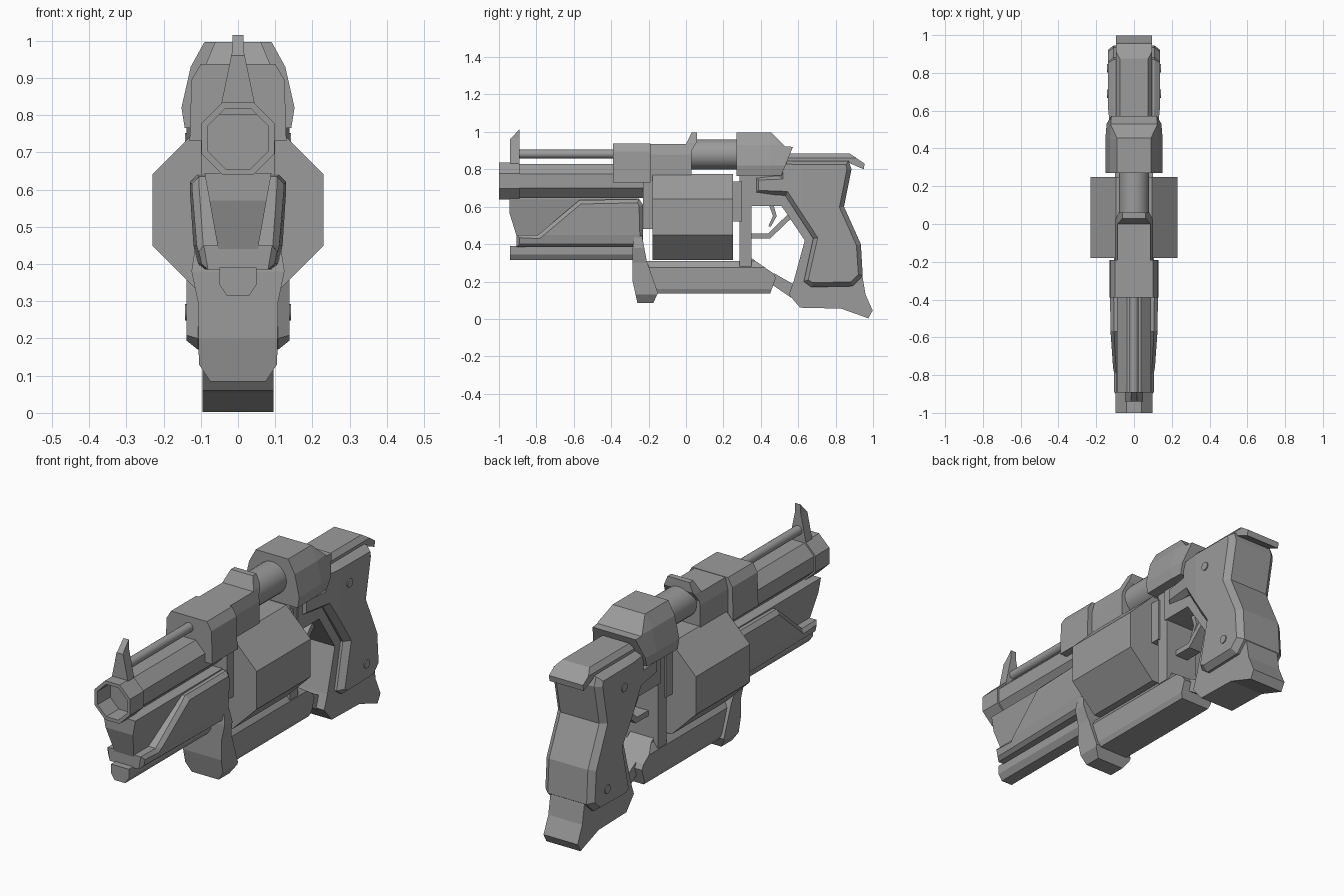
import bpy, bmesh, math
from mathutils import Vector

cube = bpy.data.objects.get("Cube")
if cube:
    bpy.data.objects.remove(cube)

steel = bpy.data.materials.new("steel grey")
steel.use_nodes = True
GREY = (0.33, 0.33, 0.33, 1)
steel.diffuse_color = GREY
steel.node_tree.nodes["Principled BSDF"].inputs["Base Color"].default_value = GREY


def finish(name, bm):
    bmesh.ops.recalc_face_normals(bm, faces=bm.faces[:])
    mesh = bpy.data.meshes.new(name)
    bm.to_mesh(mesh)
    bm.free()
    mesh.materials.append(steel)
    obj = bpy.data.objects.new(name, mesh)
    bpy.context.collection.objects.link(obj)
    return obj


def lerp(table, t):
    if t <= table[0][0]:
        return table[0][1]
    for (a, wa), (b, wb) in zip(table, table[1:]):
        if t <= b:
            return wa + (wb - wa) * (t - a) / (b - a)
    return table[-1][1]


def slab(name, profile, half, chamfer=None, z_widths=None, y_scale=None):
    """Side profile (y, z) spread across x, with chamfered or tapered flanks."""
    bm = bmesh.new()
    depth = chamfer[1] if chamfer else 0
    w = half - depth
    base = bm.faces.new([bm.verts.new((-w, y, z)) for y, z in profile])
    moved = bmesh.ops.extrude_face_region(bm, geom=[base])["geom"]
    for v in moved:
        if isinstance(v, bmesh.types.BMVert):
            v.co.x = w
    bmesh.ops.recalc_face_normals(bm, faces=bm.faces[:])
    if chamfer:
        caps = [f for f in bm.faces if abs(f.normal.x) > 0.9]
        bmesh.ops.inset_individual(bm, faces=caps, thickness=chamfer[0], depth=depth)
    # tapers scale the half width along height or length
    for axis, table in ((2, z_widths), (1, y_scale)):
        if not table:
            continue
        normal = Vector((0, 0, 0))
        normal[axis] = 1
        for level, _ in table:
            bmesh.ops.bisect_plane(bm, geom=bm.verts[:] + bm.edges[:] + bm.faces[:],
                                   plane_co=normal * level, plane_no=normal)
        for v in bm.verts:
            v.co.x *= lerp(table, v.co[axis]) / (half if axis == 2 else 1)
    return finish(name, bm)


def prism(name, sides, apothem, y0, y1, z, bore=None):
    """Regular prism along y, flat side up, with an optional bore at the front."""
    bm = bmesh.new()
    r = apothem / math.cos(math.pi / sides)
    ring = [(math.cos(a) * r, math.sin(a) * r + z)
            for a in ((i + 0.5) * math.tau / sides for i in range(sides))]
    front = bm.faces.new([bm.verts.new((x, y0, h)) for x, h in ring])
    for v in bmesh.ops.extrude_face_region(bm, geom=[front])["geom"]:
        if isinstance(v, bmesh.types.BMVert):
            v.co.y = y1
    bmesh.ops.recalc_face_normals(bm, faces=bm.faces[:])
    if bore:
        mouth = [f for f in bm.faces if f.normal.y < -0.9]
        bmesh.ops.inset_individual(bm, faces=mouth, thickness=bore[0])
        hole = bmesh.ops.extrude_discrete_faces(bm, faces=mouth)["faces"]
        bmesh.ops.translate(bm, vec=(0, bore[1], 0), verts=hole[0].verts[:])
    return finish(name, bm)


def box(y0, y1, z0, z1):
    return [(y0, z0), (y1, z0), (y1, z1), (y0, z1)]


def smooth(obj):
    bpy.ops.object.select_all(action='DESELECT')
    obj.select_set(True)
    bpy.context.view_layer.objects.active = obj
    bpy.ops.object.shade_smooth_by_angle(angle=math.radians(35))


# Barrel, muzzle and sight
prism("muzzle", 8, 0.098, -1.0, -0.89, 0.737, bore=(0.018, 0.1))
prism("barrel", 8, 0.09, -0.9, -0.15, 0.737)
slab("front_sight", [(-0.94, 0.80), (-0.89, 0.80), (-0.89, 1.015), (-0.94, 0.96)], 0.05,
     z_widths=[(0.80, 0.05), (0.84, 0.043), (0.97, 0.016), (1.02, 0.015)])
smooth(prism("ejector_rod", 20, 0.023, -0.9, -0.38, 0.882))

# Upper frame over the drum
slab("front_block", box(-0.39, -0.19, 0.73, 0.937), 0.13,
     z_widths=[(0.73, 0.13), (0.895, 0.125), (0.937, 0.1)])
slab("top_strap", [(-0.2, 0.74), (0.03, 0.74), (0.03, 0.9), (0.06, 0.95), (0.06, 0.997),
                   (0.03, 0.997), (0.0, 0.935), (-0.2, 0.935)], 0.1,
     z_widths=[(0.74, 0.1), (0.88, 0.1), (0.94, 0.085), (1.0, 0.06)])
slab("front_strap", box(-0.23, -0.18, 0.48, 0.74), 0.1)
smooth(prism("bolt", 24, 0.08, 0.03, 0.29, 0.88))
slab("rear_hood", [(0.27, 0.765), (0.51, 0.768), (0.572, 0.92), (0.53, 0.922),
                   (0.455, 0.997), (0.27, 0.997)], 0.152,
     z_widths=[(0.765, 0.143), (0.82, 0.152), (0.93, 0.127), (0.997, 0.09)],
     y_scale=[(0.27, 1.0), (0.45, 1.0), (0.57, 0.93)])

# Drum and the frame behind it
prism("drum", 8, 0.23, -0.18, 0.25, 0.545)
slab("recoil_plate", box(0.24, 0.3, 0.52, 0.735), 0.1)
slab("rear_post", box(0.285, 0.35, 0.28, 0.78), 0.09)

# Fore-end under the barrel
slab("fore_core", [(-0.945, 0.645), (-0.945, 0.57), (-0.905, 0.44), (-0.25, 0.40), (-0.25, 0.645)],
     0.09, z_widths=[(0.40, 0.05), (0.45, 0.055), (0.645, 0.09)])
slab("fore_shell", [(-0.905, 0.385), (-0.23, 0.385), (-0.23, 0.61), (-0.25, 0.64),
                    (-0.57, 0.635), (-0.79, 0.45), (-0.905, 0.45)], 0.13, chamfer=(0.022, 0.02),
     z_widths=[(0.385, 0.105), (0.45, 0.12), (0.6, 0.13)],
     y_scale=[(-0.94, 0.9), (-0.23, 1.0)])
slab("fore_rod", box(-0.94, -0.23, 0.315, 0.39), 0.05,
     z_widths=[(0.315, 0.03), (0.345, 0.05), (0.39, 0.05)])

# Lower rail and front foot
slab("front_foot", [(-0.275, 0.445), (-0.235, 0.445), (-0.21, 0.31), (-0.15, 0.14),
                    (-0.175, 0.085), (-0.26, 0.085), (-0.285, 0.2), (-0.285, 0.38)], 0.125,
     z_widths=[(0.085, 0.075), (0.13, 0.105), (0.3, 0.108), (0.38, 0.125), (0.445, 0.115)])
slab("lower_rail", [(-0.22, 0.135), (0.45, 0.135), (0.48, 0.22), (0.465, 0.245), (0.35, 0.325),
                    (0.29, 0.31), (-0.22, 0.31)], 0.09,
     z_widths=[(0.135, 0.08), (0.16, 0.09), (0.275, 0.09), (0.31, 0.065)])
slab("rail_link", [(0.45, 0.19), (0.56, 0.115), (0.6, 0.17), (0.47, 0.245)], 0.05)

# Grip, built as a narrow frame with wider panels
slab("grip_frame", [(0.34, 0.77), (0.34, 0.605), (0.51, 0.605), (0.635, 0.42), (0.575, 0.2),
                    (0.55, 0.13), (0.61, 0.06), (0.83, 0.055), (0.975, 0.003), (0.998, 0.045),
                    (0.96, 0.13), (0.945, 0.22), (0.9, 0.4), (0.82, 0.6), (0.85, 0.84),
                    (0.5, 0.84)], 0.095)
slab("grip_panels", [(0.37, 0.76), (0.37, 0.67), (0.53, 0.66), (0.68, 0.43), (0.63, 0.2),
                     (0.67, 0.17), (0.89, 0.175), (0.945, 0.23), (0.935, 0.4), (0.845, 0.6),
                     (0.885, 0.8), (0.87, 0.845), (0.5, 0.845), (0.5, 0.765)], 0.138,
     chamfer=(0.025, 0.03), y_scale=[(0.37, 0.78), (0.55, 0.95), (0.62, 1.0), (0.95, 1.0)])
slab("top_tang", [(0.5, 0.83), (0.87, 0.835), (0.95, 0.80), (0.955, 0.83), (0.875, 0.885),
                  (0.5, 0.885)], 0.095, z_widths=[(0.8, 0.095), (0.86, 0.095), (0.885, 0.075)])

# Trigger and guard
slab("trigger_guard", [(0.34, 0.43), (0.45, 0.43), (0.56, 0.535), (0.545, 0.56),
                       (0.44, 0.457), (0.34, 0.457)], 0.035)
slab("trigger", [(0.44, 0.62), (0.465, 0.55), (0.44, 0.495), (0.455, 0.495),
                 (0.485, 0.55), (0.465, 0.62)], 0.02)

# Round pins through the grip
for label, y, z in (("upper", 0.69, 0.73), ("lower", 0.825, 0.27)):
    bpy.ops.mesh.primitive_cylinder_add(vertices=12, radius=0.022, depth=0.286,
                                        location=(0, y, z), rotation=(0, math.pi / 2, 0))
    pin = bpy.context.object
    pin.name = label + "_grip_pin"
    pin.data.materials.append(steel)
    smooth(pin)
